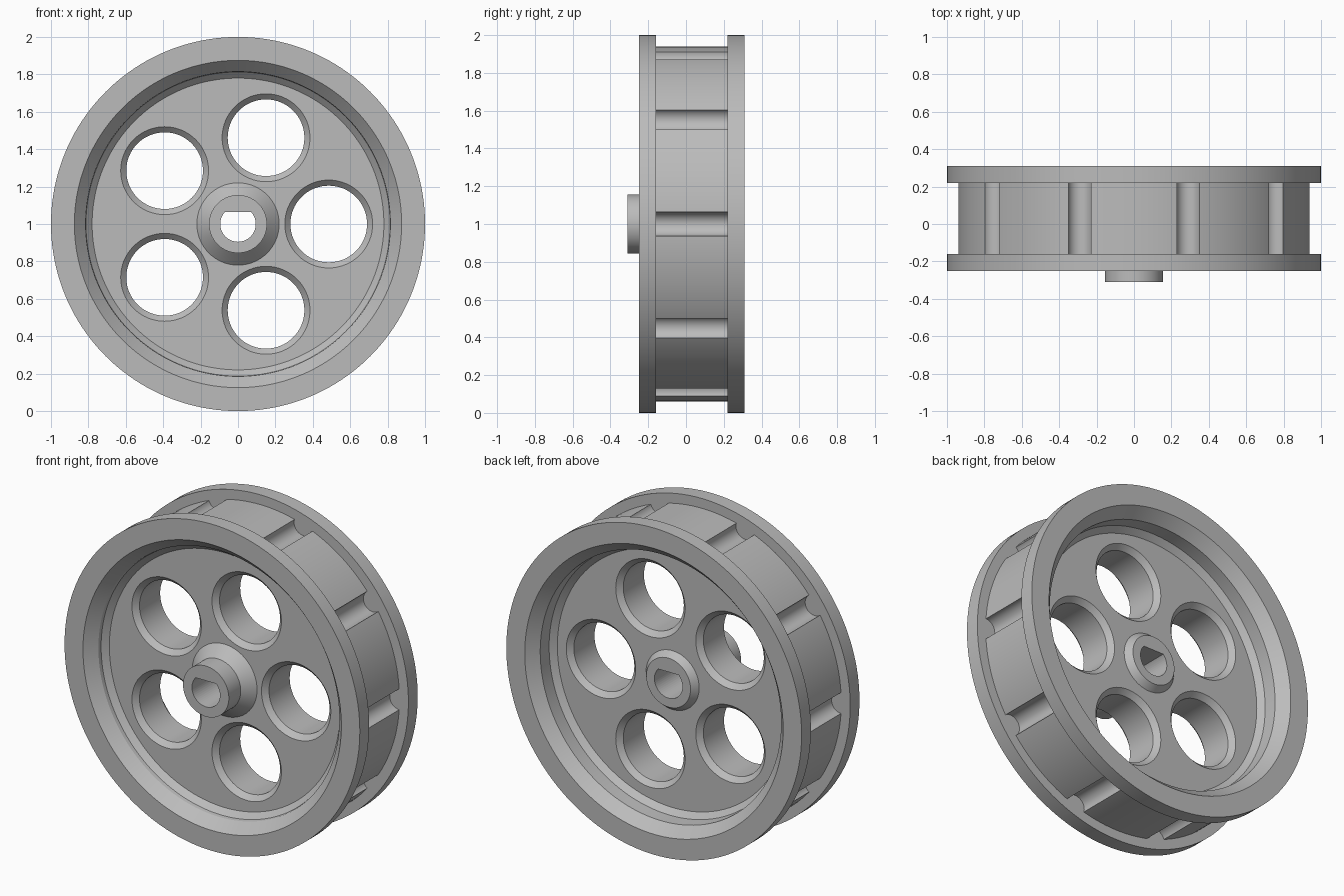
import bpy, bmesh, math
from mathutils import Matrix, Vector

old = bpy.data.objects.get("Cube")
if old:
    bpy.data.objects.remove(old, do_unlink=True)

AXLE = Vector((0, 0, 1))          # wheel centre, axis along y
WEB = 0.13                        # half thickness of the disc

grey = bpy.data.materials.new("plain grey")
grey.use_nodes = True
grey.diffuse_color = (0.5, 0.5, 0.5, 1)
grey.node_tree.nodes["Principled BSDF"].inputs["Base Color"].default_value = (0.5, 0.5, 0.5, 1)


def lathe(bm, profile, centre, steps):
    """Revolve closed (radius, y) profile about the y axis through centre."""
    rings = []
    for r, y in profile:
        if r == 0:
            rings.append([bm.verts.new(centre + Vector((0, y, 0)))] * steps)
        else:
            rings.append([bm.verts.new(centre + Vector((r * math.cos(a), y, r * math.sin(a))))
                          for a in (math.tau * i / steps for i in range(steps))])
    for k, ring in enumerate(rings):
        nxt = rings[(k + 1) % len(rings)]
        for i in range(steps):
            j = (i + 1) % steps
            corners = list(dict.fromkeys((ring[i], ring[j], nxt[j], nxt[i])))
            if len(corners) > 2:
                bm.faces.new(corners)


def finish(bm, name):
    bmesh.ops.recalc_face_normals(bm, faces=bm.faces)
    mesh = bpy.data.meshes.new(name)
    bm.to_mesh(mesh)
    bm.free()
    mesh.materials.append(grey)
    obj = bpy.data.objects.new(name, mesh)
    bpy.context.collection.objects.link(obj)
    return obj


# Whole wheel section: front hub, dished disc, flanged rim, back hub
section = [
    (0, -0.31), (0.155, -0.31), (0.155, -0.195), (0.22, -WEB),
    (0.78, -WEB), (0.813, -0.163), (0.816, -0.185), (0.875, -0.25),
    (1, -0.25), (1, -0.16), (0.94, -0.16), (0.94, 0.22), (1, 0.22), (1, 0.31),
    (0.875, 0.31), (0.816, 0.245), (0.813, 0.163), (0.78, WEB),
    (0.18, WEB), (0.15, 0.17), (0, 0.17),
]
bm = bmesh.new()
lathe(bm, section, AXLE, 160)
wheel = finish(bm, "wheel")

# Cutters for the lightening holes, rim notches and axle bore
bm = bmesh.new()
hole = [(0, -0.17), (0.275, -0.17), (0.205, -0.1), (0.205, 0.1), (0.275, 0.17), (0, 0.17)]
for i in range(5):
    a = math.tau * i / 5
    lathe(bm, hole, AXLE + 0.485 * Vector((math.cos(a), 0, math.sin(a))), 64)
notch = [(0, -0.16), (0.064, -0.16), (0.064, 0.22), (0, 0.22)]
for i in range(10):
    a = math.tau * i / 10
    lathe(bm, notch, AXLE + 0.938 * Vector((math.cos(a), 0, math.sin(a))), 32)

# D-shaped bore with its flat on top
start = math.asin(0.065 / 0.095)
sweep = math.pi + 2 * start
outline = [bm.verts.new(AXLE + Vector((0.095 * math.cos(start - sweep * i / 40), -0.4,
                                       0.095 * math.sin(start - sweep * i / 40))))
           for i in range(41)]
cap = bm.faces.new(outline)
grown = bmesh.ops.extrude_face_region(bm, geom=[cap], use_keep_orig=True)
bmesh.ops.translate(bm, vec=(0, 0.8, 0),
                    verts=[g for g in grown["geom"] if isinstance(g, bmesh.types.BMVert)])
cutter = finish(bm, "cutter")
cutter.hide_render = True

# Cut, bake the result and drop the cutter
cut = wheel.modifiers.new("cut", "BOOLEAN")
cut.operation = "DIFFERENCE"
cut.solver = "EXACT"
cut.object = cutter
bpy.context.view_layer.update()
baked = bpy.data.meshes.new_from_object(
    wheel.evaluated_get(bpy.context.evaluated_depsgraph_get()))
wheel.modifiers.clear()
wheel.data = baked
bpy.data.objects.remove(cutter, do_unlink=True)

# Smooth the round surfaces, keep the machined edges sharp
bpy.ops.object.select_all(action="DESELECT")
wheel.select_set(True)
bpy.context.view_layer.objects.active = wheel
bpy.ops.object.shade_smooth_by_angle(angle=math.radians(25))
